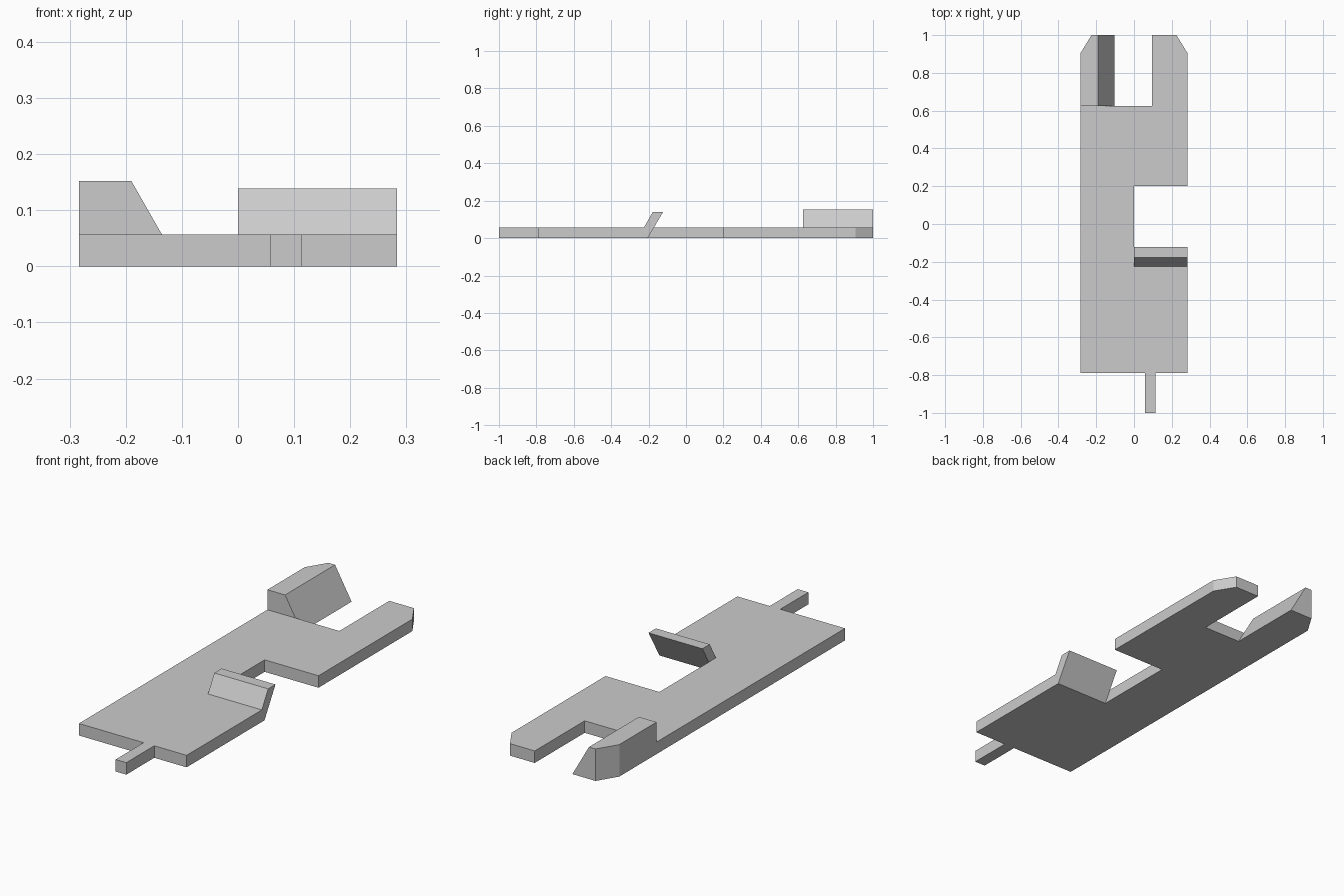
import bpy, bmesh
from mathutils import Vector

cube = bpy.data.objects.get("Cube")
if cube:
    bpy.data.objects.remove(cube, do_unlink=True)

grey = bpy.data.materials.new("light grey")
grey.use_nodes = True
grey.diffuse_color = (0.6, 0.6, 0.6, 1)
grey.node_tree.nodes["Principled BSDF"].inputs["Base Color"].default_value = (0.6, 0.6, 0.6, 1)

W = 0.283       # half width
T = 0.057       # plate thickness
PRONG_Y = 0.625 # where the rear prongs begin
NOTCH_Y = -0.225
CHAMFER_X, CHAMFER_Y = 0.225, 0.905


def prism(name, points, offset, clip=None):
    """Extrude a closed 3D outline by offset, optionally cutting one corner off."""
    bm = bmesh.new()
    face = bm.faces.new([bm.verts.new(p) for p in points])
    moved = bmesh.ops.extrude_face_region(bm, geom=[face])["geom"]
    bmesh.ops.translate(bm, vec=offset,
                        verts=[v for v in moved if isinstance(v, bmesh.types.BMVert)])
    if clip:
        cut = bmesh.ops.bisect_plane(bm, geom=bm.verts[:] + bm.edges[:] + bm.faces[:],
                                     plane_co=clip[0], plane_no=clip[1], clear_outer=True)
        bmesh.ops.holes_fill(bm, edges=[e for e in bm.edges if e.is_boundary])
    bmesh.ops.recalc_face_normals(bm, faces=bm.faces)
    mesh = bpy.data.meshes.new(name)
    bm.to_mesh(mesh)
    bm.free()
    mesh.materials.append(grey)
    obj = bpy.data.objects.new(name, mesh)
    bpy.context.collection.objects.link(obj)
    return obj


# Flat plate with side notch and the chamfered left prong
outline = [(-W, -0.79), (W, -0.79), (W, NOTCH_Y), (0, NOTCH_Y), (0, 0.2), (W, 0.2),
           (W, CHAMFER_Y), (CHAMFER_X, 1), (0.095, 1), (0.095, PRONG_Y), (-W, PRONG_Y)]
prism("base_plate", [(x, y, 0) for x, y in outline], (0, 0, T))

# Tall right prong with a sloped inner face and chamfered outer corner
section = [(-W, 0), (-0.103, 0), (-0.19, 0.152), (-W, 0.152)]
corner = Vector((-W, CHAMFER_Y, 0))
normal = Vector((CHAMFER_Y - 1, W - CHAMFER_X, 0))
prism("raised_prong", [(x, PRONG_Y, z) for x, z in section], (0, 1 - PRONG_Y, 0),
      (corner, normal))

# Slanted tab bent up from the front edge of the notch
tab = [(NOTCH_Y, 0), (-0.205, 0), (-0.123, 0.139), (-0.178, 0.139), (NOTCH_Y, T)]
prism("slanted_tab", [(0, y, z) for y, z in tab], (W, 0, 0))

# Narrow pin at the front
pin = [(0.057, 0), (0.113, 0), (0.113, T), (0.057, T)]
prism("front_pin", [(x, -1, z) for x, z in pin], (0, 0.21, 0))
